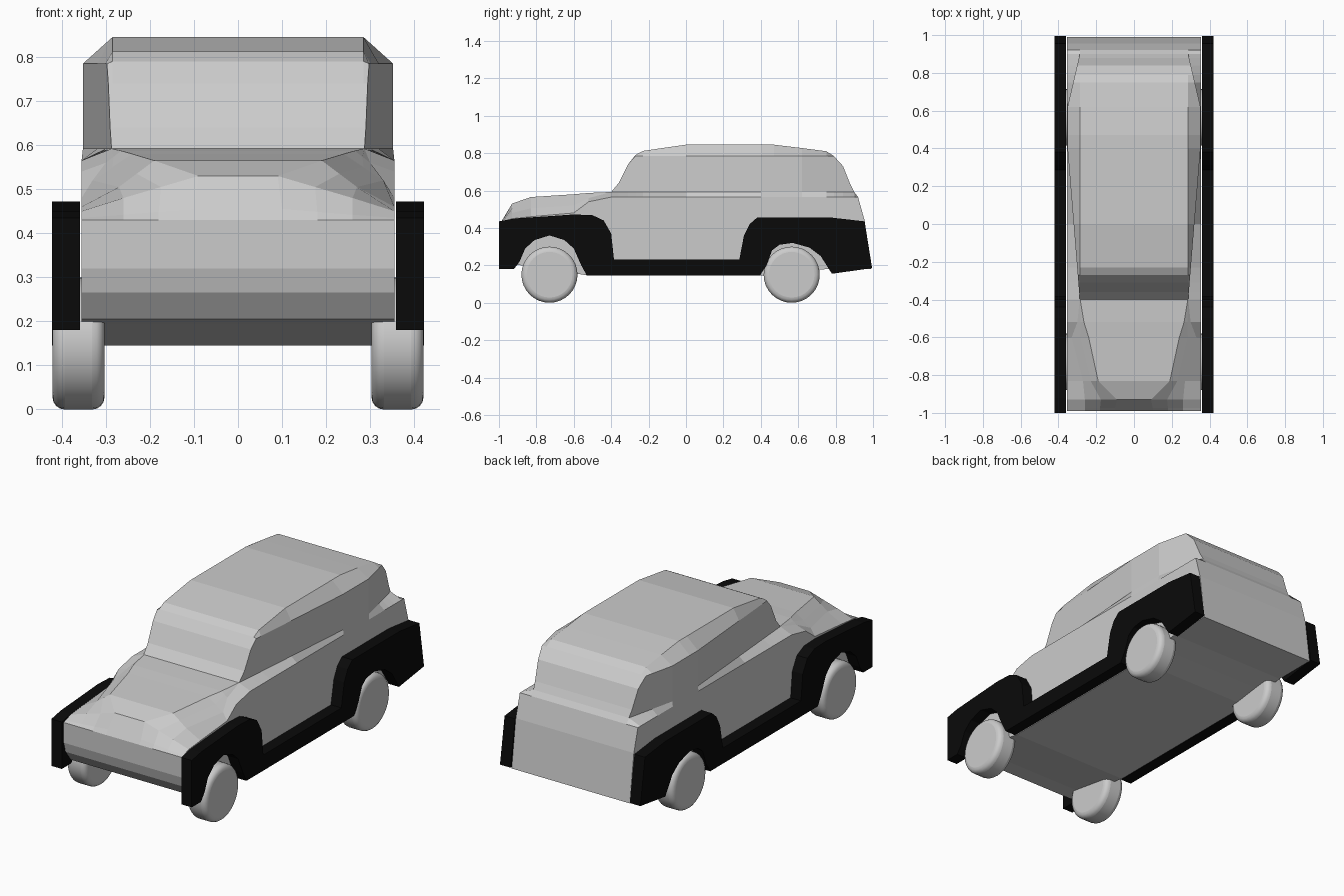
import bpy
import bmesh
import math

cube = bpy.data.objects.get("Cube")
if cube:
    bpy.data.objects.remove(cube)


def material(name, value):
    mat = bpy.data.materials.new(name)
    mat.use_nodes = True
    color = (value, value, value, 1)
    mat.diffuse_color = color
    mat.node_tree.nodes["Principled BSDF"].inputs["Base Color"].default_value = color
    return mat


PAINT = material("light grey paint", 0.6)
BLACK = material("black trim", 0.003)


def finish(name, bm, mat):
    bmesh.ops.recalc_face_normals(bm, faces=bm.faces)
    mesh = bpy.data.meshes.new(name)
    bm.to_mesh(mesh)
    bm.free()
    mesh.materials.append(mat)
    obj = bpy.data.objects.new(name, mesh)
    bpy.context.collection.objects.link(obj)
    return obj


def interp(points, t):
    for (a, u), (b, v) in zip(points, points[1:]):
        if t <= b:
            return u + (v - u) * (t - a) / (b - a)
    return points[-1][1]


HALF = 0.355
SILL = [(-0.99, 0.32), (-0.975, 0.265), (-0.93, 0.205), (-0.86, 0.2), (-0.52, 0.145),
        (0.5, 0.145), (0.7, 0.18), (0.99, 0.18)]
CABIN_WIDTH = [(-0.4, 0.287), (0.4, 0.352), (0.62, 0.352), (0.9, 0.287)]

# Hood sections: y, fender height, shoulder x and z, hood edge x and z
HOOD = [(-0.99, 0.43, 0.26, 0.43, 0.1, 0.43),
        (-0.975, 0.435, 0.26, 0.442, 0.1, 0.455),
        (-0.93, 0.45, 0.26, 0.48, 0.09, 0.53),
        (-0.83, 0.46, 0.27, 0.505, 0.19, 0.565),
        (-0.6, 0.48, 0.33, 0.52, 0.24, 0.58),
        (-0.52, 0.54, 0.3, 0.56, 0.265, 0.587)]

# Roof line from windscreen base to tail
ROOF = [(-0.4, 0.592), (-0.36, 0.64), (-0.31, 0.74), (-0.27, 0.79), (-0.23, 0.812),
        (0, 0.845), (0.4, 0.845), (0.47, 0.845), (0.62, 0.827), (0.75, 0.81),
        (0.79, 0.785), (0.84, 0.73), (0.88, 0.63), (0.9, 0.592), (0.92, 0.565),
        (0.955, 0.44), (0.99, 0.18)]


def build_body():
    sections = []
    for y, belt, xs, zs, xh, zh in HOOD:
        sill = interp(SILL, y)
        middle = ((xs + xh) / 2, (zs + zh) / 2)
        sections.append((y, [(HALF, sill), (HALF, belt), (xs, zs), middle, (xh, zh)]))
    for y, top in ROOF:
        side = interp(CABIN_WIDTH, y)
        half = [(HALF, interp(SILL, y)), (HALF, 0.565), (side, 0.592),
                (side, 0.785), (min(side, 0.285), top)]
        sections.append((y, [(x, min(z, top)) for x, z in half]))

    bm = bmesh.new()
    rings = []
    for y, half in sections:
        outline = half + [(-x, z) for x, z in reversed(half)]
        rings.append([bm.verts.new((x, y, z)) for x, z in outline])
    for a, b in zip(rings, rings[1:]):
        for i in range(len(a)):
            j = (i + 1) % len(a)
            bm.faces.new((a[i], a[j], b[j], b[i]))
    bm.faces.new(rings[0])
    bm.faces.new(rings[-1])
    bmesh.ops.remove_doubles(bm, verts=bm.verts, dist=0.0005)
    bmesh.ops.dissolve_degenerate(bm, edges=bm.edges, dist=0.0005)
    finish("body", bm, PAINT)


# Fender and running board outline, y and z
TRIM = [(-1, 0.18), (-1, 0.435), (-0.92, 0.45), (-0.6, 0.472), (-0.5, 0.468),
        (-0.44, 0.44), (-0.4, 0.37), (-0.385, 0.23), (0.285, 0.23), (0.31, 0.36),
        (0.34, 0.42), (0.38, 0.455), (0.78, 0.455), (0.955, 0.435), (0.995, 0.185),
        (0.78, 0.155), (0.72, 0.25), (0.66, 0.295), (0.57, 0.32), (0.5, 0.31),
        (0.46, 0.28), (0.43, 0.2), (0.395, 0.145), (-0.53, 0.145), (-0.56, 0.2),
        (-0.6, 0.29), (-0.65, 0.335), (-0.73, 0.36), (-0.81, 0.335), (-0.86, 0.29),
        (-0.89, 0.22), (-0.92, 0.18)]


def build_trim(name, sign):
    bm = bmesh.new()
    face = bm.faces.new([bm.verts.new((sign * 0.359, y, z)) for y, z in TRIM])
    result = bmesh.ops.extrude_face_region(bm, geom=[face])
    moved = [v for v in result["geom"] if isinstance(v, bmesh.types.BMVert)]
    bmesh.ops.translate(bm, verts=moved, vec=(sign * 0.063, 0, 0))
    finish(name, bm, BLACK)


def build_wheel(name, x, y):
    bpy.ops.mesh.primitive_cylinder_add(vertices=32, radius=0.15, depth=0.118,
                                        location=(x, y, 0.15),
                                        rotation=(0, math.pi / 2, 0))
    wheel = bpy.context.object
    wheel.name = name
    wheel.data.materials.append(PAINT)
    bevel = wheel.modifiers.new("rounded tread", "BEVEL")
    bevel.width = 0.028
    bevel.segments = 4
    bevel.limit_method = "ANGLE"
    bevel.angle_limit = math.radians(40)
    bpy.ops.object.shade_smooth_by_angle(angle=math.radians(35))


build_body()
for label, sign in (("left", 1), ("right", -1)):
    build_trim(label + "_fender_trim", sign)
    build_wheel("front_" + label + "_wheel", sign * 0.362, -0.73)
    build_wheel("rear_" + label + "_wheel", sign * 0.362, 0.565)
